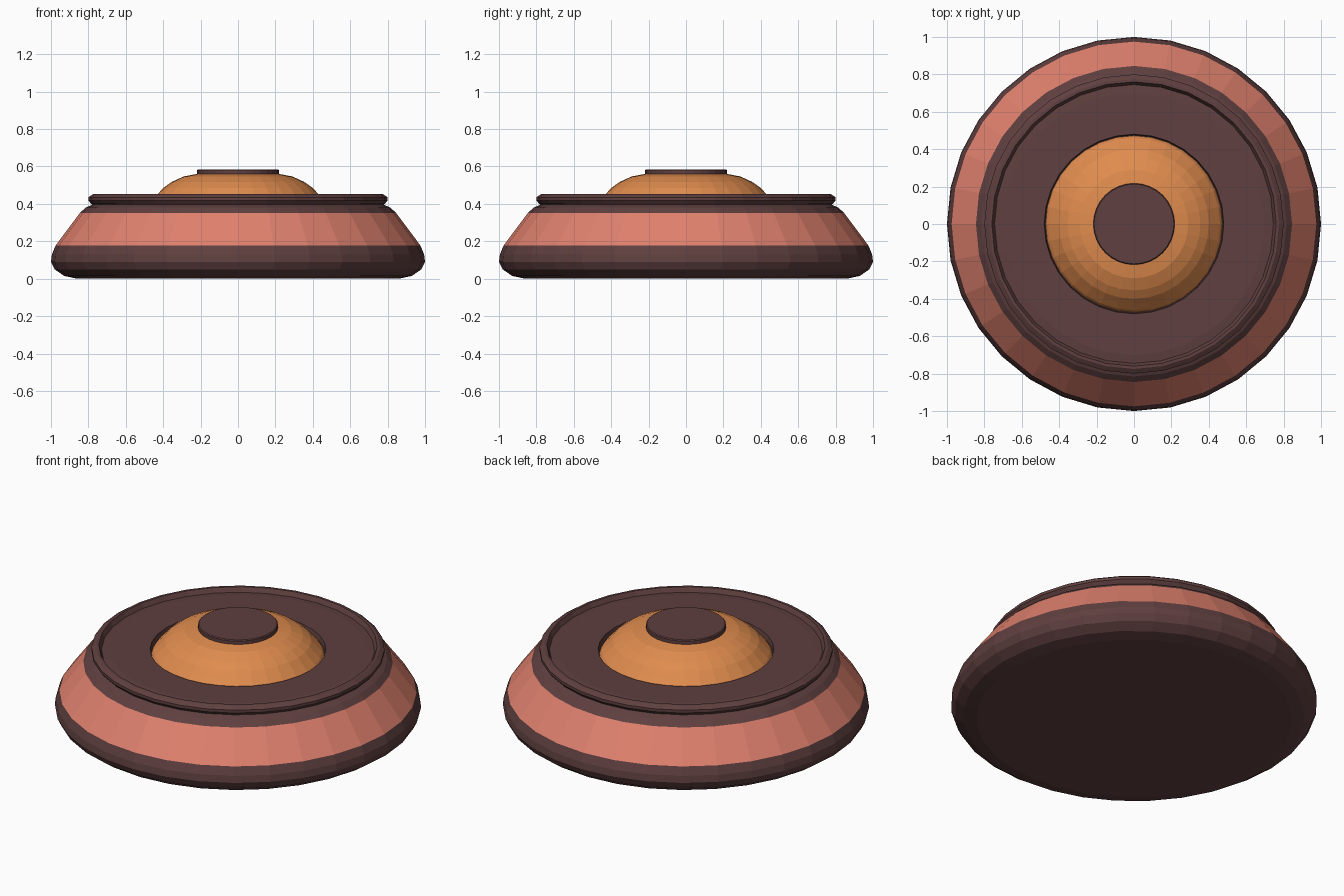
import bpy, bmesh
from math import cos, sin, tau

SIDES = 32

cube = bpy.data.objects.get("Cube")
if cube:
    bpy.data.objects.remove(cube, do_unlink=True)


def material(name, colour):
    mat = bpy.data.materials.new(name)
    mat.use_nodes = True
    mat.diffuse_color = (*colour, 1)
    mat.node_tree.nodes["Principled BSDF"].inputs["Base Color"].default_value = (*colour, 1)
    return mat


dark = material("dark brown", (0.115, 0.050, 0.050))
salmon = material("salmon", (0.745, 0.220, 0.156))
gold = material("golden orange", (0.745, 0.262, 0.076))


def lathe(name, profile, mats, closed=False, band=None):
    """Spin (radius, height) points about z; cap the ends, or join them into a ring."""
    bm = bmesh.new()
    rings = [[bm.verts.new((r * cos(tau * i / SIDES), r * sin(tau * i / SIDES), z))
              for i in range(SIDES)] for r, z in profile]
    pairs = list(zip(rings, rings[1:]))
    if closed:
        pairs.append((rings[-1], rings[0]))
    else:
        bm.faces.new(rings[0])
        bm.faces.new(rings[-1])
    for a, b in pairs:
        for i in range(SIDES):
            j = (i + 1) % SIDES
            bm.faces.new((a[i], a[j], b[j], b[i]))
    bmesh.ops.recalc_face_normals(bm, faces=bm.faces)
    if band:
        for face in bm.faces:
            if band[0] < face.calc_center_median().z < band[1]:
                face.material_index = 1
    mesh = bpy.data.meshes.new(name)
    bm.to_mesh(mesh)
    bm.free()
    for mat in mats:
        mesh.materials.append(mat)
    obj = bpy.data.objects.new(name, mesh)
    bpy.context.collection.objects.link(obj)
    return obj


# Rounded base with a coloured sloping band
lathe("base", [(0.86, 0), (0.93, 0.015), (0.98, 0.05), (1.0, 0.09), (0.995, 0.13),
               (0.975, 0.178), (0.845, 0.352), (0.815, 0.38), (0.77, 0.40)],
      [dark, salmon], band=(0.2, 0.34))

# Raised bevelled rim
lathe("rim", [(0.77, 0.395), (0.785, 0.40), (0.80, 0.418), (0.80, 0.435),
              (0.775, 0.452), (0.76, 0.452), (0.745, 0.425), (0.745, 0.395)],
      [dark], closed=True)

# Recessed top plate with a central hole
lathe("top_plate", [(0.75, 0.40), (0.75, 0.425), (0.70, 0.43), (0.48, 0.43), (0.475, 0.40)],
      [dark], closed=True)

# Domed centre
lathe("dome", [(0.475, 0.395), (0.46, 0.42), (0.43, 0.452), (0.40, 0.485), (0.355, 0.517),
               (0.29, 0.547), (0.22, 0.56)], [gold])

# Flat cap on the dome
lathe("cap", [(0.218, 0.555), (0.218, 0.58), (0.213, 0.585)], [dark])
